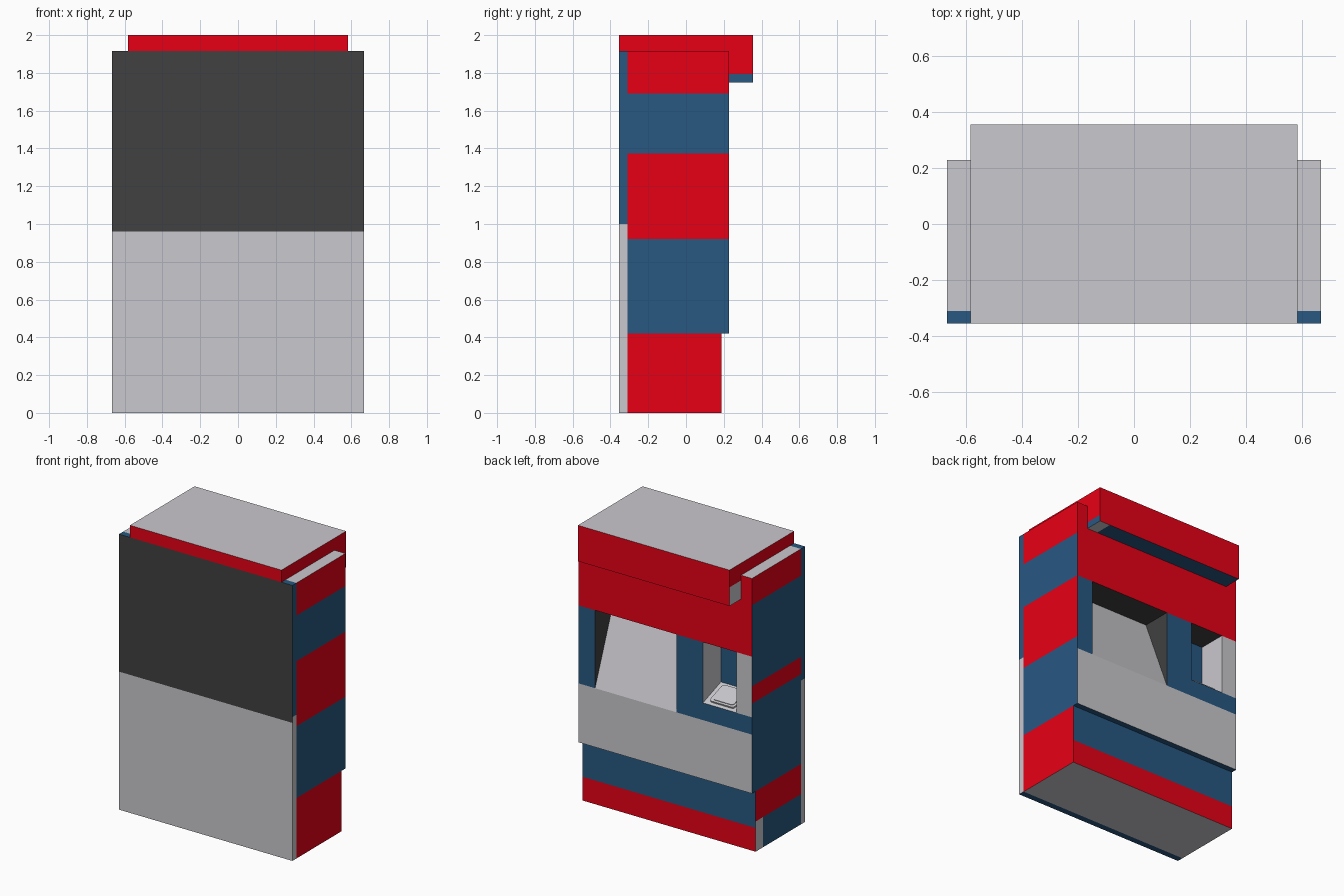
import bpy, bmesh
from mathutils import Vector

if "Cube" in bpy.data.objects:
    bpy.data.objects.remove(bpy.data.objects["Cube"])

# Flat colours
NAMES = ["red", "blue", "light_grey", "charcoal"]
RGB = [(0.83, 0.0, 0.008), (0.021, 0.098, 0.222), (0.59, 0.58, 0.61), (0.052, 0.052, 0.052)]
MATS = []
for n, c in zip(NAMES, RGB):
    m = bpy.data.materials.new(n)
    m.diffuse_color = (*c, 1)
    m.use_nodes = True
    m.node_tree.nodes["Principled BSDF"].inputs["Base Color"].default_value = m.diffuse_color
    MATS.append(m)
RED, BLUE, GREY, DARK = range(4)


def finish(name, bm, rule, cuts=(), normals=True):
    """Slice along (axis, value) planes, colour each face by rule(centre, normal)."""
    if normals:
        bmesh.ops.recalc_face_normals(bm, faces=bm.faces)
    for axis, value in cuts:
        no = Vector((0, 0, 0))
        no[axis] = 1
        bmesh.ops.bisect_plane(bm, geom=bm.verts[:] + bm.edges[:] + bm.faces[:],
                               plane_co=no * value, plane_no=no, dist=1e-5)
    bm.normal_update()
    gone = []
    for f in bm.faces:
        k = rule(f.calc_center_median(), f.normal)
        if k is None:
            gone.append(f)
        else:
            f.material_index = k
    bmesh.ops.delete(bm, geom=gone, context='FACES')
    me = bpy.data.meshes.new(name)
    bm.to_mesh(me)
    bm.free()
    for m in MATS:
        me.materials.append(m)
    ob = bpy.data.objects.new(name, me)
    bpy.context.collection.objects.link(ob)
    return ob


def prism(profile, x0, x1):
    """Extrude a (y, z) profile along x."""
    bm = bmesh.new()
    f = bm.faces.new([bm.verts.new((x0, y, z)) for y, z in profile])
    r = bmesh.ops.extrude_face_region(bm, geom=[f])
    vs = [v for v in r["geom"] if isinstance(v, bmesh.types.BMVert)]
    bmesh.ops.translate(bm, verts=vs, vec=(x1 - x0, 0, 0))
    return bm


def box(x0, x1, y0, y1, z0, z1):
    return prism([(y0, z0), (y1, z0), (y1, z1), (y0, z1)], x0, x1)


W, HW, TOP = 0.667, 0.583, 1.916     # half widths of cabinet and header, cabinet height
FRONT, PLATE, BACK, BASE, LIP = -0.355, -0.31, 0.228, 0.187, 0.355
SILL, HEAD, SHELF = 0.83, 1.372, 0.95
SCREEN_X = (-0.085, 0.54)
NICHE_X = (-0.547, -0.29)


# Rear plate covering the -y side
def plate_rule(c, n):
    if n.y < -0.5:
        return DARK if c.z > 0.96 else GREY
    if abs(n.x) > 0.5:
        return BLUE if c.z > 1.0 else GREY
    return BLUE


finish("rear_plate", box(-W, W, FRONT, PLATE, 0, TOP), plate_rule, [(2, 0.96), (2, 1.0)])


# Plinth
def plinth_rule(c, n):
    if n.y > 0.5:
        return RED if c.z < 0.165 else BLUE
    if n.x > 0.5:
        return RED
    if n.x < -0.5:
        return RED if c.z > 0.21 else (GREY if c.y > 0.105 else BLUE)
    return GREY


finish("plinth", box(-W, W, PLATE, BASE, 0, 0.42), plinth_rule, [(2, 0.165), (2, 0.21), (1, 0.105)])


# Cabinet: banded sides, panelled face with two openings
def cabinet_rule(c, n):
    if n.x > 0.5:
        return RED if c.z > 1.69 or 0.92 < c.z < 1.375 else BLUE
    if n.x < -0.5:
        return RED if c.z > 1.73 or 1.045 < c.z < 1.165 else BLUE
    if n.z > 0.5:
        return GREY
    if n.y > 0.5:
        if c.z > HEAD:
            return RED
        if c.z < SILL:
            return GREY
        if SCREEN_X[0] < c.x < SCREEN_X[1]:
            return None
        if c.z > SHELF and c.x < NICHE_X[1]:
            return None if c.x > NICHE_X[0] else GREY
    return BLUE


cuts = [(2, z) for z in (SILL, 0.92, SHELF, 1.045, 1.165, HEAD, 1.69, 1.73)]
cuts += [(0, x) for x in SCREEN_X + NICHE_X]
finish("cabinet", box(-W, W, PLATE, BACK, 0.42, TOP), cabinet_rule, cuts)


# Recesses: inward-facing shells behind the openings
def recess(name, xs, profile, rule):
    bm = prism(profile, *xs)
    bmesh.ops.recalc_face_normals(bm, faces=bm.faces)
    bmesh.ops.reverse_faces(bm, faces=bm.faces)
    return finish(name, bm, rule, normals=False)


recess("screen_recess", SCREEN_X, [(BACK, SILL), (BACK, HEAD), (0.018, HEAD)],
       lambda c, n: None if n.y < -0.9 else (GREY if n.y > 0.5 else DARK))


def niche_rule(c, n):
    if n.y < -0.9:
        return None
    if n.y > 0.9:
        return BLUE
    return DARK if n.z < -0.5 else GREY


recess("keypad_niche", NICHE_X, [(BACK, SHELF), (BACK, HEAD), (0.03, HEAD), (0.03, SHELF + 0.07)], niche_rule)

# Keypad lying on the sloped niche floor
for name, half, lift, h in (("keypad_base", 0.095, 0.0, 0.012), ("keypad_top", 0.082, 0.011, 0.006)):
    bm = box(-half, half, -half * 0.85, half * 0.85, 0, h)
    up = [e for e in bm.edges if abs(e.verts[0].co.z - e.verts[1].co.z) > h / 2]
    bmesh.ops.bevel(bm, geom=up, offset=0.018, segments=3, affect='EDGES', profile=0.5)
    ob = finish(name, bm, lambda c, n: GREY)
    ob.location = (-0.419, 0.129, SHELF + 0.035 + lift)
    ob.rotation_euler.x = -0.34


# Header canopy with overhanging lip
def header_rule(c, n):
    if n.z > 0.5:
        return GREY
    if n.z < -0.5:
        return GREY if c.x > 0.5 else BLUE
    if n.x > 0.5 and c.z < 1.795:
        return BLUE
    if n.x < -0.5 and c.z < 1.88:
        return GREY
    return RED


finish("header", prism([(FRONT, TOP), (FRONT, 2), (LIP, 2), (LIP, 1.75), (BACK, 1.75), (BACK, TOP)], -HW, HW),
       header_rule, [(2, 1.795), (2, 1.88), (0, 0.5)])
